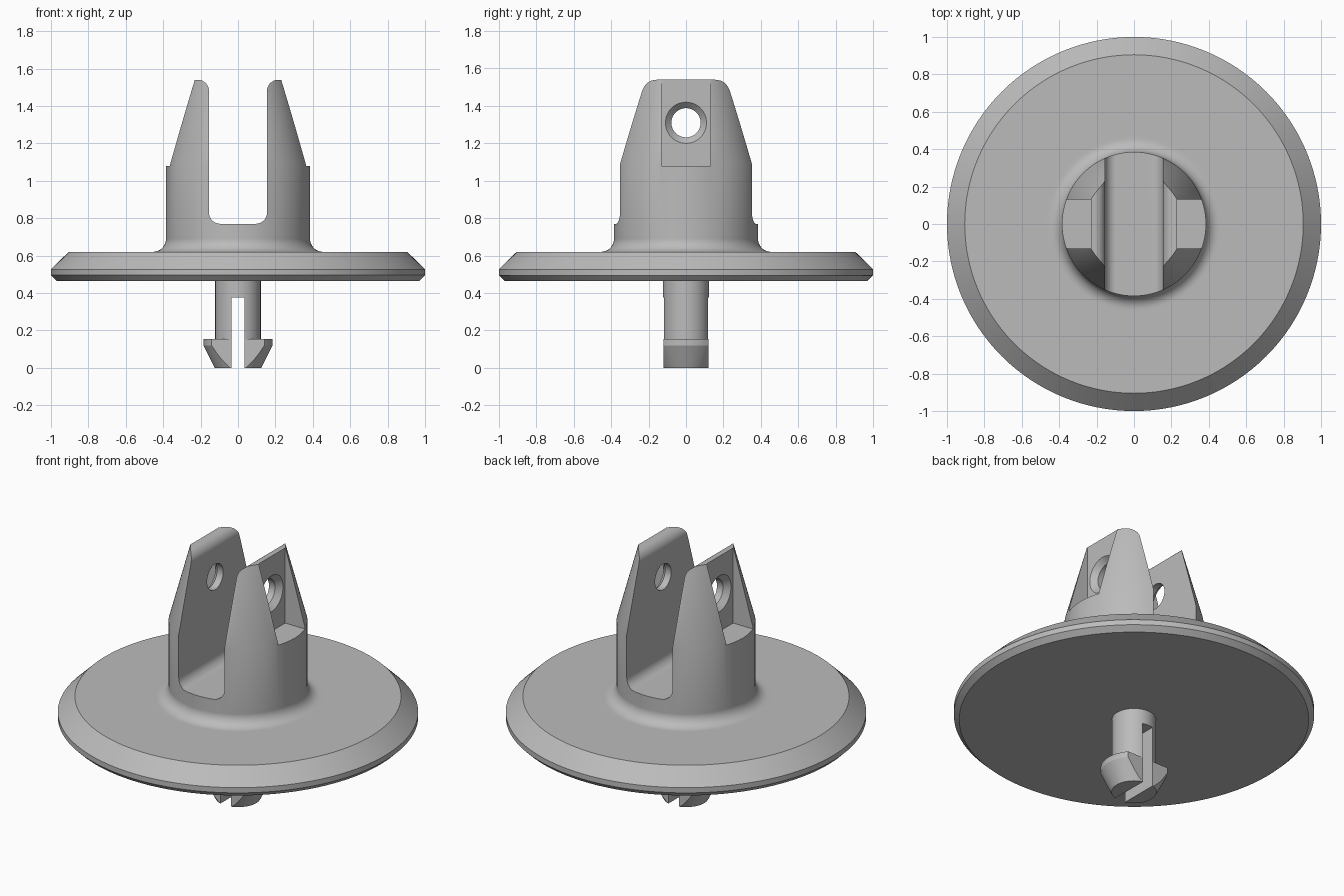
import bpy, bmesh, math
from mathutils import Matrix

cube = bpy.data.objects.get("Cube")
if cube:
    bpy.data.objects.remove(cube, do_unlink=True)

GREY = bpy.data.materials.new("plain grey plastic")
GREY.use_nodes = True
GREY.diffuse_color = (0.5, 0.5, 0.5, 1)
GREY.node_tree.nodes["Principled BSDF"].inputs["Base Color"].default_value = GREY.diffuse_color


def finish(name, bm):
    bmesh.ops.recalc_face_normals(bm, faces=bm.faces)
    mesh = bpy.data.meshes.new(name)
    bm.to_mesh(mesh)
    bm.free()
    mesh.materials.append(GREY)
    obj = bpy.data.objects.new(name, mesh)
    bpy.context.collection.objects.link(obj)
    return obj


def arc(cx, cy, r, start, end, steps=8):
    angles = [math.radians(start + (end - start) * i / steps) for i in range(steps + 1)]
    return [(cx + r * math.cos(a), cy + r * math.sin(a)) for a in angles]


def lathe(name, profile, segments=96):
    """Revolve (radius, height) points around z."""
    bm = bmesh.new()
    verts = [bm.verts.new((r, 0, z)) for r, z in profile]
    edges = [bm.edges.new(pair) for pair in zip(verts, verts[1:])]
    bmesh.ops.spin(bm, geom=verts + edges, axis=(0, 0, 1), cent=(0, 0, 0),
                   angle=math.tau, steps=segments)
    bmesh.ops.remove_doubles(bm, verts=bm.verts, dist=1e-5)
    return finish(name, bm)


def prism(name, outline, y0, y1):
    """Extrude (x, z) points along y."""
    bm = bmesh.new()
    face = bm.faces.new([bm.verts.new((x, y0, z)) for x, z in outline])
    new = bmesh.ops.extrude_face_region(bm, geom=[face])["geom"]
    bmesh.ops.translate(bm, vec=(0, y1 - y0, 0),
                        verts=[v for v in new if isinstance(v, bmesh.types.BMVert)])
    return finish(name, bm)


def box(name, x0, x1, y0, y1, z0, z1):
    return prism(name, [(x0, z0), (x1, z0), (x1, z1), (x0, z1)], y0, y1)


def carve(obj, cutters):
    bpy.ops.object.select_all(action="DESELECT")
    bpy.context.view_layer.objects.active = obj
    obj.select_set(True)
    for cutter in cutters:
        cutter.hide_render = True
        mod = obj.modifiers.new("cut", "BOOLEAN")
        mod.operation, mod.solver, mod.object = "DIFFERENCE", "EXACT", cutter
        bpy.ops.object.modifier_apply(modifier=mod.name)
        bpy.data.objects.remove(cutter, do_unlink=True)
    bpy.ops.object.shade_smooth_by_angle(angle=math.radians(25))
    obj.modifiers.new("clean shading", "WEIGHTED_NORMAL").keep_sharp = True


# Flanged disc with a filleted, tapering post
base = lathe("flange_and_fork",
             [(0, 0.465), (0.97, 0.465), (1, 0.495), (1, 0.527), (0.905, 0.62), (0.47, 0.62)]
             + arc(0.455, 0.69, 0.07, 270, 180)
             + [(0.385, 1.09), (0.265, 1.54), (0, 1.54)], 128)

# Slot with rounded floor corners and rounded-over lips
half = arc(0.095, 0.83, 0.06, 270, 360) + arc(0.215, 1.48, 0.06, 180, 90) + [(0.215, 1.7)]
slot = prism("slot_cutter", half + [(-x, z) for x, z in reversed(half)], -0.6, 0.6)
cutters = [slot]

# Flat pocket and countersunk pin hole on each prong
for side in (-1, 1):
    x0, x1 = sorted((side * 0.228, side * 0.6))
    cutters.append(box("pocket_cutter", x0, x1, -0.13, 0.13, 1.08, 1.7))
    hole = lathe("pin_hole_cutter", [(0, 0.05), (0.078, 0.05), (0.078, 0.196),
                                     (0.11, 0.228), (0.11, 0.3), (0, 0.3)], 48)
    hole.data.transform(Matrix.Translation((0, 0, 1.31))
                        @ Matrix.Rotation(side * math.pi / 2, 4, "Y"))
    cutters.append(hole)
carve(base, cutters)

# Split snap stem with barbs
stem = lathe("snap_stem", [(0, 0), (0.125, 0), (0.185, 0.12), (0.185, 0.155),
                           (0.122, 0.155), (0.122, 0.49), (0, 0.49)], 64)
carve(stem, [box("split_cutter", -0.035, 0.035, -0.4, 0.4, -0.1, 0.375),
             box("front_flat_cutter", -0.4, 0.4, -0.4, -0.119, -0.1, 0.375),
             box("back_flat_cutter", -0.4, 0.4, 0.119, 0.4, -0.1, 0.375)])
